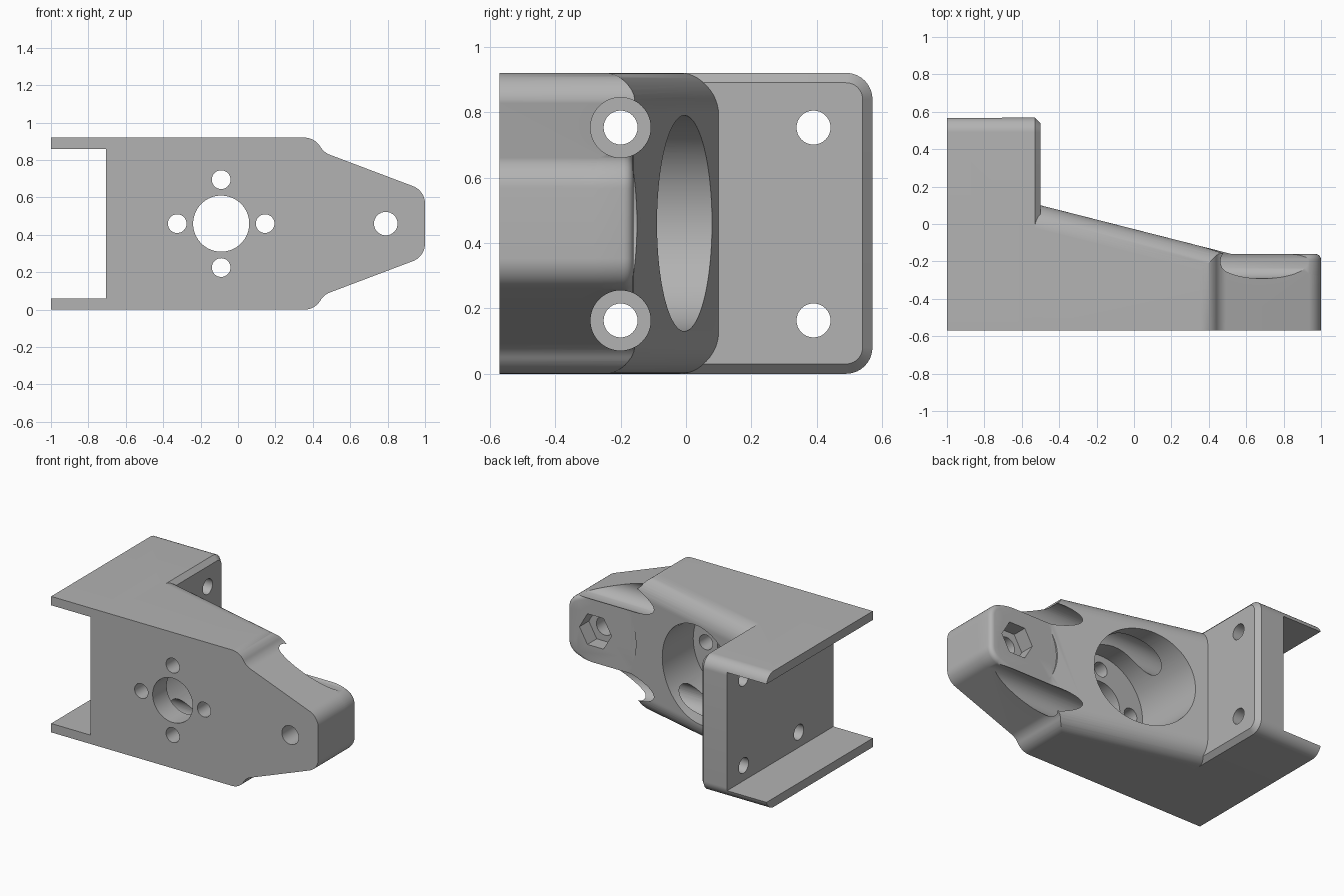
import bpy, bmesh, math
from mathutils import Vector

cube = bpy.data.objects.get("Cube")
if cube:
    bpy.data.objects.remove(cube, do_unlink=True)

FRONT, TOP, MID = -0.57, 0.92, 0.46
SLOPE = 0.255

grey = bpy.data.materials.new("plain_grey")
grey.use_nodes = True
grey.diffuse_color = (0.45, 0.45, 0.45, 1)
grey.node_tree.nodes["Principled BSDF"].inputs["Base Color"].default_value = grey.diffuse_color


def fillet(corners, steps=10):
    """Round each (u, v, radius) corner of a closed outline."""
    out = []
    for i, (u, v, r) in enumerate(corners):
        p = Vector((u, v))
        if r == 0:
            out.append(p)
            continue
        a = (Vector(corners[i - 1][:2]) - p).normalized()
        b = (Vector(corners[(i + 1) % len(corners)][:2]) - p).normalized()
        t = r / math.tan(a.angle(b) / 2)
        c = p + (a + b).normalized() * math.hypot(r, t)
        for k in range(steps + 1):
            d = (p + a * t - c).lerp(p + b * t - c, k / steps)
            out.append(c + d.normalized() * r)
    return out


def circle(u, v, r, n=48):
    return [Vector((u + r * math.cos(math.tau * k / n), v + r * math.sin(math.tau * k / n)))
            for k in range(n)]


def prism(name, outline, axis, start, end, bevel_rule=None, bevel=0.03, segments=1):
    """Extrude an outline along x (outline in y, z) or along y (outline in x, z)."""
    bm = bmesh.new()
    rings = []
    for t in (start, end):
        rings.append([bm.verts.new((t, p[0], p[1]) if axis == "x" else (p[0], t, p[1]))
                      for p in outline])
    n = len(outline)
    for ring in rings:
        bm.faces.new(ring)
    for i in range(n):
        j = (i + 1) % n
        bm.faces.new((rings[0][i], rings[0][j], rings[1][j], rings[1][i]))
    bmesh.ops.recalc_face_normals(bm, faces=bm.faces)
    if bevel_rule:
        edges = [e for e in bm.edges if bevel_rule(e.verts[0].co, e.verts[1].co)]
        bmesh.ops.bevel(bm, geom=edges, offset=bevel, segments=segments,
                        profile=0.5, affect="EDGES")
    mesh = bpy.data.meshes.new(name)
    bm.to_mesh(mesh)
    bm.free()
    ob = bpy.data.objects.new(name, mesh)
    bpy.context.collection.objects.link(ob)
    mesh.materials.append(grey)
    return ob


def combine(ob, other, operation):
    """Apply a boolean, then discard the second solid."""
    mod = ob.modifiers.new("combine", "BOOLEAN")
    mod.operation, mod.object, mod.solver = operation, other, "EXACT"
    deps = bpy.context.evaluated_depsgraph_get()
    mesh = bpy.data.meshes.new_from_object(ob.evaluated_get(deps))
    ob.modifiers.clear()
    ob.data = mesh
    bpy.data.objects.remove(other, do_unlink=True)


def drill(axis, u, v, r, start, end, n=48):
    combine(bracket, prism("cutter", circle(u, v, r, n), axis, start, end), "DIFFERENCE")


# Mounting channel: wall and two flanges with rounded rear corners
channel = fillet([(FRONT, 0, 0), (FRONT, TOP, 0), (0.57, TOP, 0.08), (0.57, 0, 0.08)])
bracket = prism("motor_bracket", channel, "x", -1, -0.5,
                lambda a, b: min(a.x, b.x) > -0.51 and max(a.y, b.y) > FRONT + 0.01)
pocket = [(-1.1, 0.06), (-0.705, 0.06), (-0.705, 0.86), (-1.1, 0.86)]
combine(bracket, prism("pocket", pocket, "y", -0.7, 0.7), "DIFFERENCE")

# Sloping body with rounded long edges, trimmed to the tapered outline
rear = 0.1 - 0.5 * SLOPE
section = fillet([(FRONT, 0, 0), (FRONT, TOP, 0), (rear, TOP, 0.13), (rear, 0, 0.13)], 14)
body = prism("body", section, "x", -0.6, 1.1)
for vert in body.data.vertices:
    if vert.co.y > FRONT + 0.01:
        vert.co.y -= SLOPE * vert.co.x
upper = [(0.41, TOP, 0.1), (0.46, 0.84, 0.1), (1, 0.636, 0.1)]
lower = [(x, TOP - z, r) for x, z, r in reversed(upper)]
outline = fillet([(-0.65, 0, 0), (-0.65, TOP, 0)] + upper + lower)
combine(body, prism("trim", outline, "y", -0.8, 0.6), "INTERSECT")

# Flat-backed nose with a softened rim
nose_outline = [p for p in outline if p.x > 0.485]
nose = prism("nose", nose_outline, "y", FRONT, -0.16,
             lambda a, b: min(a.y, b.y) > -0.17 and max(a.x, b.x) > 0.51, 0.03, 4)
combine(body, nose, "UNION")
combine(bracket, body, "UNION")

# Motor bore, shaft hole and screw circle
AXIS_X = -0.09
drill("y", AXIS_X, MID, 0.33, -0.42, 0.4, 96)
drill("y", AXIS_X, MID, 0.15, -0.7, -0.3, 64)
for k in range(4):
    drill("y", AXIS_X + 0.235 * math.cos(k * math.pi / 2),
          MID + 0.235 * math.sin(k * math.pi / 2), 0.05, -0.7, -0.3, 32)

# Wall bolt holes, with long head clearances beside the nose
for z in (0.163, 0.753):
    for y in (-0.2, 0.39):
        drill("x", y, z, 0.052, -0.8, -0.4, 32)
    drill("x", -0.2, z, 0.092, -0.5, 1.2)

# Nose spot face, bolt hole and hexagonal nut seat
drill("y", 0.79, MID, 0.31, -0.16, 0.2, 96)
drill("y", 0.79, MID, 0.063, -0.7, 0, 32)
drill("y", 0.79, MID, 0.12, -0.26, 0, 6)

# Smooth curved surfaces while keeping machined edges crisp
bpy.ops.object.select_all(action="DESELECT")
bracket.select_set(True)
bpy.context.view_layer.objects.active = bracket
bpy.ops.object.shade_smooth_by_angle(angle=math.radians(30))
